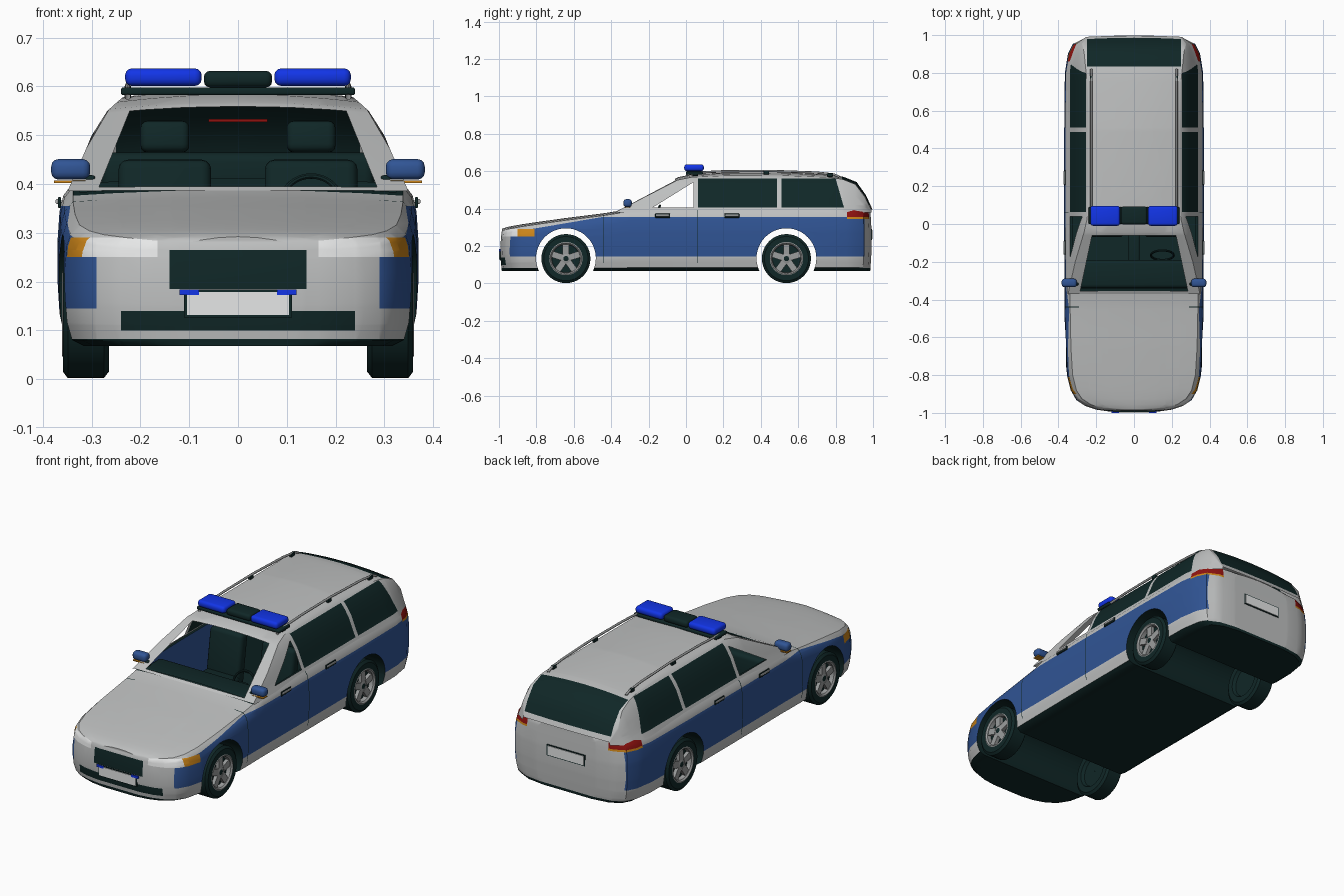
import bpy, bmesh
from math import pi, sin, radians
from mathutils import Matrix, Vector

if "Cube" in bpy.data.objects:
    bpy.data.objects.remove(bpy.data.objects["Cube"])

# Materials
COLOURS = {
    "silver paint": (0.52, 0.53, 0.53), "blue paint": (0.03, 0.09, 0.30),
    "dark trim": (0.005, 0.02, 0.02), "white": (0.80, 0.81, 0.81),
    "orange lens": (0.62, 0.24, 0.01), "red lens": (0.28, 0.006, 0.005),
    "beacon blue": (0.006, 0.035, 0.80), "wheel grey": (0.33, 0.34, 0.34)}
SILVER, BLUE, DARK, WHITE, ORANGE, RED, BEACON, GREY = range(8)
PALETTE = []
for label, rgb in COLOURS.items():
    m = bpy.data.materials.new(label)
    m.use_nodes = True
    m.diffuse_color = (*rgb, 1)
    bsdf = next(n for n in m.node_tree.nodes if n.type == 'BSDF_PRINCIPLED')
    bsdf.inputs["Base Color"].default_value = (*rgb, 1)
    PALETTE.append(m)


def activate(ob):
    bpy.ops.object.select_all(action='DESELECT')
    ob.select_set(True)
    bpy.context.view_layer.objects.active = ob


def smooth(ob):
    activate(ob)
    bpy.ops.object.shade_smooth_by_angle(angle=radians(35))


def finish(name, bm, mat=None, shade=True):
    me = bpy.data.meshes.new(name)
    bm.to_mesh(me)
    bm.free()
    for m in (PALETTE if mat is None else [PALETTE[mat]]):
        me.materials.append(m)
    ob = bpy.data.objects.new(name, me)
    bpy.context.collection.objects.link(ob)
    if shade:
        smooth(ob)
    return ob


def box(name, size, loc, mat, bevel=0, tilt=0):
    bm = bmesh.new()
    bmesh.ops.create_cube(bm, size=1, matrix=Matrix.Diagonal((*size, 1)))
    if bevel:
        bmesh.ops.bevel(bm, geom=bm.edges[:], offset=bevel, segments=3, profile=0.5, affect='EDGES')
    ob = finish(name, bm, mat)
    ob.location, ob.rotation_euler = loc, (tilt, 0, 0)
    return ob


def pair(name, size, loc, *args, **kw):
    for side, s in (("left", 1), ("right", -1)):
        box(f"{side}_{name}", size, (s * loc[0], loc[1], loc[2]), *args, **kw)


def loft(halves, closed):
    """Skin half sections (x >= 0, ending on the centre line), mirrored in x."""
    bm = bmesh.new()
    m = len(halves[0])
    rings = []
    for h in halves:
        full = h + [(-x, y, z) for x, y, z in reversed(h[:-1]) if x > 0]
        rings.append([bm.verts.new(p) for p in full])
    n = len(rings[0])
    for a, b in zip(rings, rings[1:]):
        for i in range(n if closed else n - 1):
            j = (i + 1) % n
            bm.faces.new((a[i], a[j], b[j], b[i]))
    if closed:
        for r in (rings[0], rings[-1]):
            for i in range(m - 1):
                quad = (r[i], r[i + 1], r[(n - i - 1) % n], r[(n - i) % n])
                bm.faces.new(list(dict.fromkeys(quad)))
    bmesh.ops.recalc_face_normals(bm, faces=bm.faces[:])
    return bm


def cut(bm, co, no):
    bmesh.ops.bisect_plane(bm, geom=bm.verts[:] + bm.edges[:] + bm.faces[:],
                           dist=1e-5, plane_co=co, plane_no=no)


def cut_axes(bm, xs, ys, zs):
    for x in xs:
        for s in (1, -1):
            cut(bm, (s * x, 0, 0), (1, 0, 0))
    for y in ys:
        cut(bm, (0, y, 0), (0, 1, 0))
    for z in zs:
        cut(bm, (0, 0, z), (0, 0, 1))


def paint(bm, rule):
    bm.normal_update()
    for f in bm.faces:
        f.material_index = rule(f.calc_center_median(), f.normal)


# Lower body: stations are (y, half width, top height)
FLOOR = 0.068
STATIONS = [(-.985, .13, .280), (-.975, .20, .284), (-.955, .26, .290), (-.925, .305, .296),
            (-.88, .335, .304), (-.8, .355, .316), (-.65, .364, .337), (-.45, .368, .362),
            (-.36, .368, .376), (-.3, .368, .395), (0, .37, .4), (.5, .37, .4), (.8, .366, .4),
            (.9, .35, .4), (.945, .325, .4), (.972, .27, .396), (.985, .18, .392)]
LEVELS = [(0, .04), (.05, .015), (.2, .004), (.4, 0), (.65, 0), (.83, .004), (.93, .012), (1, .03)]


def body_section(y, w, top):
    pts = [(0, y, FLOOR)]
    for f, inset in LEVELS:
        bulge = .008 * sin(pi * f) * (1 if y > .9 else -1 if y < -.9 else 0)
        pts.append((w - inset, y + bulge, FLOOR + f * (top - FLOOR)))
    edge = w - LEVELS[-1][1]
    for k in (.75, .4, 0):
        pts.append((edge * k, y, top + .012 * (1 - k * k)))
    return pts


def body_colour(c, n):
    x, y, z = abs(c.x), c.y, c.z
    if z < .082 or n.z < -.6 or (n.z > .7 and y > -.34 and x < .32):
        return DARK
    if y < -.9 and n.z < .75:
        if (x < .14 and .185 < z < .265) or (x < .24 and .1 < z < .14):
            return DARK
        if x > .165 and .25 < z < .29:
            return WHITE
    if -.9 < y < -.81 and .25 < z < .29:
        return ORANGE
    if y > .86 and x > .235 and z > .345 and n.z < .7:
        return RED if z > .355 else ORANGE
    if x > .3 and z > .11 and any(abs(y - s) < .002 for s in (-.44, .06)):
        return DARK
    slope = .287 + (y + .85) * .17
    if x > .29 and .145 < z < min(.355, slope) and y < .955:
        return BLUE
    return SILVER


bm = loft([body_section(*s) for s in STATIONS], True)
cut_axes(bm, (.14, .165, .235, .24, .29),
         (-.9, -.81, -.442, -.438, .058, .062, .86, .955),
         (.082, .1, .11, .14, .145, .185, .25, .265, .29, .345, .355))
cut(bm, (0, -.85, .287), (0, -.17, 1))
paint(bm, body_colour)
body = finish("lower_body", bm, shade=False)

# Wheel arches and cabin well cut out of the lower body
AXLES = (-.642, .537)
cutters = []
for y in AXLES:
    bm = bmesh.new()
    bmesh.ops.create_cone(bm, cap_ends=True, segments=48, radius1=.16, radius2=.16, depth=1,
                          matrix=Matrix.Translation((0, y, .135)) @ Matrix.Rotation(pi / 2, 4, 'Y'))
    paint(bm, lambda c, n: DARK)
    cutters.append(finish("arch_cutter", bm, shade=False))
bm = bmesh.new()
bmesh.ops.create_cube(bm, size=1, matrix=Matrix.Translation((0, -.005, .35))
                      @ Matrix.Diagonal((.65, .67, .42, 1)))
paint(bm, lambda c, n: BLUE if abs(n.x) > .5 else DARK)
cutters.append(finish("cabin_cutter", bm, shade=False))
activate(body)
for c in cutters:
    c.hide_render = True
    mod = body.modifiers.new("cut", 'BOOLEAN')
    mod.operation, mod.solver, mod.object = 'DIFFERENCE', 'EXACT', c
    bpy.ops.object.modifier_apply(modifier=mod.name)
for c in cutters:
    bpy.data.objects.remove(c)
smooth(body)

# Cabin shell: stations are (y, roof edge height, width scale)
ROOF = [(-.37, .386, 1), (-.2, .473, 1), (-.045, .553, 1), (.03, .568, 1), (.2, .576, 1),
        (.5, .578, 1), (.75, .568, 1), (.8, .563, 1), (.84, .556, .985), (.9, .53, .94),
        (.95, .465, .87), (.985, .395, .72)]
SIDE = [(.38, .352), (.42, .333), (.5, .30), (.55, .268), (.575, .24), (.59, .22)]


def side_x(z):
    for (z0, x0), (z1, x1) in zip(SIDE, SIDE[1:]):
        if z <= z1:
            return x0 + (x1 - x0) * (z - z0) / (z1 - z0)


def cabin_section(y, top, scale):
    pts = []
    for f in (0, .2, .4, .6, .78, .9, 1):
        z = .38 + f * (top - .38)
        pts.append((side_x(z) * scale, z))
    edge = pts[-1][0]
    crown = .016 * (top - .38) / .19
    pts += [(edge * k, top + crown * (1 - k * k)) for k in (.9, .7, .4, 0)]
    bow = .012 if y > .85 else 0
    return [(x, y + bow * (1 - (x / .35) ** 2), z) for x, z in pts]


def cabin_colour(c, n):
    x, y, z = abs(c.x), c.y, c.z
    if y > .835 and z > .42 and x < .25:
        return DARK
    if abs(n.x) > .55 and .405 < z < .562 and x > .2:
        if .064 < y < .487 or (.51 < y and y < .845 - (z - .405) * .29):
            return DARK
    return SILVER


def is_opening(c):
    x, y, z = abs(c.x), c.y, c.z
    screen = -.355 < y < -.06 and x < .285 - .2136 * (y + .355)
    door = y < .04 and z > .405 and x > .25 and (z - .405) < (y + .18) * .62
    return screen or door


bm = loft([cabin_section(*s) for s in ROOF], False)
cut_axes(bm, (.25,), (-.355, -.06, .04, .064, .487, .51, .835), (.405, .42, .562))
for s in (1, -1):
    cut(bm, (s * .285, -.355, 0), (s, .2136, 0))
cut(bm, (0, -.18, .405), (0, -.62, 1))
cut(bm, (0, .845, .405), (0, 1, .29))
paint(bm, cabin_colour)
bmesh.ops.delete(bm, geom=[f for f in bm.faces if is_opening(f.calc_center_median())], context='FACES')
finish("cabin_shell", bm)


# Wheels: turned tyre, rim and hub with five spokes
def turn(bm, profile, mat):
    old = set(bm.faces)
    vs = [bm.verts.new((x, 0, r)) for x, r in profile]
    es = [bm.edges.new(p) for p in zip(vs, vs[1:])]
    bmesh.ops.spin(bm, geom=vs + es, cent=(0, 0, 0), axis=(1, 0, 0), angle=2 * pi, steps=40)
    for f in set(bm.faces) - old:
        f.material_index = mat


bm = bmesh.new()
turn(bm, [(-.047, .088), (-.047, .118), (-.037, .131), (.037, .131), (.047, .118), (.047, .088)], DARK)
turn(bm, [(.047, .089), (.049, .084), (.042, .077), (.02, .075)], GREY)
turn(bm, [(.02, .08), (.02, .001)], DARK)
turn(bm, [(-.047, .09), (-.03, .08), (-.03, .001)], DARK)
turn(bm, [(.02, .032), (.036, .028), (.04, .014)], GREY)
turn(bm, [(.04, .014), (.042, .001)], DARK)
bmesh.ops.remove_doubles(bm, verts=bm.verts[:], dist=1e-5)
bmesh.ops.recalc_face_normals(bm, faces=bm.faces[:])
for k in range(5):
    spin = Matrix.Rotation(2 * pi * k / 5, 4, 'X')
    made = bmesh.ops.create_cube(bm, size=1, matrix=spin @ Matrix.Translation((.03, 0, .052))
                                 @ Matrix.Diagonal((.018, .034, .056, 1)))
    for f in {f for v in made["verts"] for f in v.link_faces}:
        f.material_index = GREY
wheel = finish("front_left_wheel", bm)
for end, y in zip(("front", "rear"), AXLES):
    for side, s in (("left", 1), ("right", -1)):
        ob = wheel
        if (end, side) != ("front", "left"):
            ob = bpy.data.objects.new(f"{end}_{side}_wheel", wheel.data)
            bpy.context.collection.objects.link(ob)
        ob.location = (s * .312, y, .133)
        ob.rotation_euler = (0, 0, 0 if s > 0 else pi)

# Roof rails
for side, s in (("left", 1), ("right", -1)):
    cu = bpy.data.curves.new("roof_rail", 'CURVE')
    cu.dimensions, cu.bevel_depth, cu.bevel_resolution = '3D', .006, 2
    sp = cu.splines.new('POLY')
    path = [(0, .578), (.04, .592), (.2, .6), (.45, .602), (.7, .593), (.79, .583), (.82, .57)]
    sp.points.add(len(path) - 1)
    for p, (y, z) in zip(sp.points, path):
        p.co = (s * .226, y, z, 1)
    cu.materials.append(PALETTE[GREY])
    rail = bpy.data.objects.new(f"{side}_roof_rail", cu)
    bpy.context.collection.objects.link(rail)
for y, z in ((.05, .585), (.43, .592), (.77, .58)):
    pair("rail_foot", (.014, .03, .02), (.226, y, z), DARK, .003)

# Light bar
box("light_bar_base", (.48, .09, .016), (0, .045, .59), DARK, .005)
box("light_bar_centre", (.14, .095, .034), (0, .045, .615), DARK, .013)
pair("beacon", (.157, .105, .036), (.153, .043, .619), BEACON, .014)

# Mirrors and door handles
pair("mirror", (.08, .045, .042), (.343, -.312, .43), BLUE, .015)
pair("mirror_lens", (.065, .035, .005), (.345, -.314, .405), ORANGE)
pair("mirror_stem", (.024, .026, .03), (.304, -.312, .403), DARK, .007)
for y in (-.125, .245):
    pair("door_handle_recess", (.006, .08, .022), (.366, y, .362), DARK, .002)
    pair("door_handle", (.012, .072, .01), (.368, y, .364), SILVER, .003)

# Number plates and grille flashers
box("front_plate_frame", (.222, .006, .058), (0, -.993, .155), DARK)
box("front_plate", (.21, .008, .048), (0, -.995, .155), WHITE)
pair("grille_flasher", (.04, .01, .012), (.1, -.995, .178), BEACON)
box("rear_plate_frame", (.222, .006, .058), (0, .992, .262), DARK)
box("rear_plate", (.21, .008, .048), (0, .994, .262), WHITE)
box("high_brake_light", (.12, .006, .006), (0, .88, .53), RED)

# Interior
pair("seat_cushion", (.19, .2, .09), (.15, .03, .2), DARK, .02)
pair("seat_back", (.19, .06, .28), (.15, .12, .31), DARK, .02, tilt=-.15)
pair("headrest", (.1, .04, .065), (.15, .15, .497), DARK, .015, tilt=-.15)
box("rear_bench_back", (.56, .07, .09), (0, .39, .42), DARK, .02)
box("dashboard", (.64, .15, .16), (0, -.265, .305), DARK, .02)
box("centre_console", (.06, .3, .1), (0, -.1, .2), DARK, .01)
bpy.ops.mesh.primitive_torus_add(major_radius=.06, minor_radius=.006, major_segments=32, minor_segments=8,
                                 location=(.15, -.165, .362), rotation=(radians(65), 0, 0))
wheel_ring = bpy.context.object
wheel_ring.name = "steering_wheel"
wheel_ring.data.materials.append(PALETTE[DARK])
smooth(wheel_ring)
